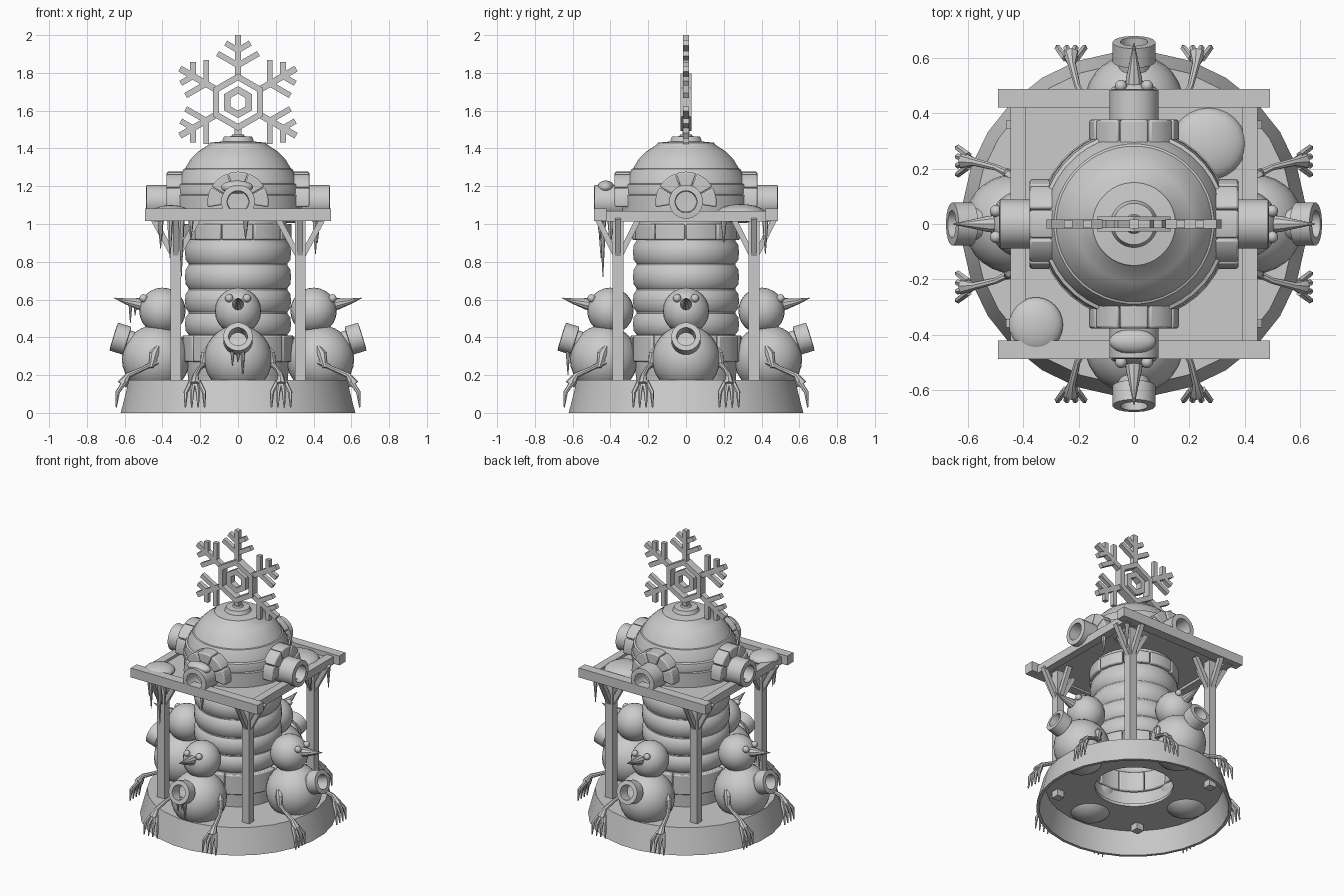
import bpy, bmesh, math
from math import pi, cos, sin, radians
from mathutils import Vector, Matrix

if "Cube" in bpy.data.objects:
    bpy.data.objects.remove(bpy.data.objects["Cube"], do_unlink=True)

GREY = (0.6, 0.6, 0.6, 1)
stone = bpy.data.materials.new("plain grey")
stone.use_nodes = True
stone.diffuse_color = GREY
stone.node_tree.nodes["Principled BSDF"].inputs["Base Color"].default_value = GREY
ID = Matrix.Identity(4)


def put(name, bm, T=ID):
    """Turn a bmesh into a finished object."""
    bmesh.ops.recalc_face_normals(bm, faces=bm.faces)
    me = bpy.data.meshes.new(name)
    bm.transform(T)
    bm.to_mesh(me)
    bm.free()
    me.materials.append(stone)
    me.shade_smooth()
    me.set_sharp_from_angle(angle=radians(35))
    ob = bpy.data.objects.new(name, me)
    bpy.context.collection.objects.link(ob)
    return ob


def skin(name, rings, n, T, caps=True, closed=False):
    """Join circles given as (centre, rotation, radius)."""
    bm = bmesh.new()
    loops = []
    for c, q, r in rings:
        angles = [2 * pi * (i + 0.5) / n for i in range(n)]
        loops.append([bm.verts.new(c + q @ Vector((r * cos(a), r * sin(a), 0))) for a in angles])
    pairs = list(zip(loops, loops[1:]))
    if closed:
        pairs.append((loops[-1], loops[0]))
    for a, b in pairs:
        for i in range(n):
            j = (i + 1) % n
            bm.faces.new((a[i], a[j], b[j], b[i]))
    if caps and not closed:
        bm.faces.new(loops[0])
        bm.faces.new(loops[-1])
    return put(name, bm, T)


def tube(name, pts, radii, n=8, T=ID):
    pts = [Vector(p) for p in pts]
    rings, last, q = [], None, None
    for i, p in enumerate(pts):
        d = (pts[min(i + 1, len(pts) - 1)] - pts[max(i - 1, 0)]).normalized()
        q = d.to_track_quat('Z', 'Y') if q is None else last.rotation_difference(d) @ q
        last = d
        rings.append((p, q, radii[i]))
    return skin(name, rings, n, T)


def bar(name, p, q, width, T=ID):
    r = width / math.sqrt(2)
    return tube(name, [p, q], [r, r], 4, T)


def lathe(name, profile, n=32, at=(0, 0, 0), axis=(0, 0, 1), T=ID, **kw):
    axis = Vector(axis).normalized()
    q = axis.to_track_quat('Z', 'Y')
    return skin(name, [(Vector(at) + axis * h, q, r) for r, h in profile], n, T, **kw)


def ball(name, at, size, T=ID, seg=24):
    bm = bmesh.new()
    M = Matrix.Translation(at) @ Matrix.Diagonal((*size, 1))
    bmesh.ops.create_uvsphere(bm, u_segments=seg, v_segments=seg // 2, radius=1, matrix=M)
    return put(name, bm, T)


def block(name, r0, r1, a0, a1, z0, z1, T=ID, steps=4):
    """Curved brick between two radii and two angles."""
    bm = bmesh.new()
    rows = []
    for i in range(steps + 1):
        a = a0 + (a1 - a0) * i / steps
        rows.append([bm.verts.new((r * cos(a), r * sin(a), z))
                     for r, z in ((r0, z0), (r1, z0), (r1, z1), (r0, z1))])
    for a, b in zip(rows, rows[1:]):
        for k in range(4):
            m = (k + 1) % 4
            bm.faces.new((a[k], a[m], b[m], b[k]))
    bm.faces.new(rows[0])
    bm.faces.new(rows[-1])
    ob = put(name, bm, T)
    bev = ob.modifiers.new("soft edges", 'BEVEL')
    bev.width = 0.008
    bev.segments = 2
    bev.angle_limit = radians(50)
    return ob


def icicle(at, length, r=0.018, T=ID):
    x, y, z = at
    pts = [(x, y, z + 0.02), (x, y, z - length * 0.5), (x, y, z - length)]
    tube("icicle", pts, [r, r * 0.55, 0.002], 7, T)


# Hollow base
lathe("base", [(0.625, 0), (0.58, 0.175), (0.25, 0.175), (0.25, 0.155), (0.565, 0.155), (0.605, 0)],
      28, closed=True)

# Tower of bulging courses, open below
profile = [(0.265, 0.16), (0.27, 0.27)]
for z0, z1 in ((0.27, 0.41), (0.41, 0.53), (0.53, 0.655), (0.655, 0.785), (0.785, 0.915)):
    h = z1 - z0
    profile += [(0.262, z0 + 0.004), (0.278, z0 + h * 0.2), (0.282, z0 + h / 2),
                (0.278, z0 + h * 0.8), (0.262, z1 - 0.004)]
profile += [(0.255, 1.04)]
lathe("tower", profile, 36, caps=False)

BRICKS = 10
for k in range(BRICKS):
    a0 = -pi / 2 + (k - 0.5) * 2 * pi / BRICKS
    a1 = a0 + 2 * pi / BRICKS - 0.02
    block("base_brick", 0.25, 0.295, a0, a1, 0.27, 0.41)
    block("top_brick", 0.24, 0.285, a0, a1, 0.915, 1.0)

# Roof frame and boards
bm = bmesh.new()
bmesh.ops.create_cube(bm, size=1, matrix=Matrix.Translation((0, 0, 1.04)) @ Matrix.Diagonal((0.84, 0.9, 0.02, 1)))
put("roof_board", bm)
for s in (-1, 1):
    bar("long_beam", (-0.493, s * 0.455, 1.05), (0.493, s * 0.455, 1.05), 0.066)
    bar("side_beam", (s * 0.42, -0.45, 1.04), (s * 0.42, 0.45, 1.04), 0.055)
    for t in (-1, 1):
        x, y = s * 0.33, t * 0.36
        bar("post", (x, y, 0.11), (x, y, 1.04), 0.056)
        for side in (-1, 1):
            bar("brace", (x, y, 0.81), (x + side * 0.12, y, 1.03), 0.03)
            bar("brace", (x, y, 0.81), (x, y + side * 0.11, 1.03), 0.03)

# Domed roof and cap
lathe("dome", [(0.345, 1.03), (0.348, 1.15), (0.34, 1.155), (0.343, 1.165), (0.335, 1.21),
               (0.322, 1.215), (0.318, 1.235), (0.29, 1.29), (0.282, 1.293), (0.25, 1.345),
               (0.21, 1.385), (0.155, 1.42), (0.15, 1.43), (0.085, 1.437),
               (0.075, 1.462), (0.035, 1.465), (0.03, 1.475)], 40)

# Four roof cannons in brick arches
for k in range(4):
    T = Matrix.Rotation(k * pi / 2, 4, 'Z')
    lathe("roof_cannon", [(0.09, 0.28), (0.09, 0.485), (0.058, 0.488), (0.055, 0.38), (0.01, 0.378)],
          24, (0, 0, 1.118), (0, -1, 0), T)
    F = T @ Matrix.Translation((0, 0, 1.115)) @ Matrix.Rotation(pi / 2, 4, 'X')
    for j in range(5):
        a = radians(-10 + 40 * j)
        block("arch_brick", 0.085, 0.162, a + 0.015, a + radians(40) - 0.015, 0.27, 0.378, F)

# Snow lumps
ball("snow_lump", (-0.355, -0.365, 1.06), (0.098, 0.1, 0.04))
ball("snow_lump", (0.27, 0.29, 1.055), (0.135, 0.13, 0.05))
ball("cannon_snow", (-0.005, -0.425, 1.195), (0.085, 0.045, 0.035))

# Icicles under the roof edge
for x, y, length in ((-0.30, -0.44, 0.3), (-0.36, -0.45, 0.2), (-0.25, -0.45, 0.1),
                     (0.04, -0.455, 0.1), (0.42, 0.2, 0.12), (0.41, 0.42, 0.18), (-0.41, -0.4, 0.15)):
    icicle((x, y, 1.02), length)

# Four snowmen facing outward
for k in range(4):
    T = Matrix.Rotation(k * pi / 2, 4, 'Z')
    ball("snowman_body", (0, -0.435, 0.285), (0.18, 0.18, 0.18), T, 28)
    ball("snowman_head", (0, -0.4, 0.54), (0.123, 0.123, 0.123), T)
    tube("carrot_nose", [(0, -0.49, 0.57), (0, -0.53, 0.578), (0, -0.59, 0.59), (0, -0.655, 0.608)],
         [0.034, 0.03, 0.016, 0.002], 10, T)
    aim = (0, -cos(0.3), sin(0.3))
    lathe("belly_cannon", [(0.058, 0), (0.058, 0.09), (0.078, 0.092), (0.078, 0.165),
                           (0.05, 0.167), (0.046, 0.09), (0.01, 0.088)], 20, (0, -0.5, 0.355), aim, T)
    for s in (-1, 1):
        ball("eye", (s * 0.047, -0.5, 0.607), (0.022, 0.022, 0.022), T, 12)
        tube("upper_arm", [(s * 0.15, -0.42, 0.36), (s * 0.172, -0.445, 0.31), (s * 0.19, -0.46, 0.24)],
             [0.01, 0.027, 0.012], 8, T)
        tube("forearm", [(s * 0.17, -0.43, 0.27), (s * 0.205, -0.5, 0.235), (s * 0.225, -0.58, 0.2),
                         (s * 0.228, -0.612, 0.15)], [0.016, 0.012, 0.015, 0.03], 8, T)
        for f in (-1.5, -0.5, 0.5, 1.5):
            x = s * 0.228
            tube("twig_finger", [(x + f * 0.013, -0.6, 0.165), (x + f * 0.032, -0.637, 0.11),
                                 (x + f * 0.034, -0.645, 0.03)], [0.014, 0.012, 0.004], 6, T)

# Icicles on the front cannon and on the right snowman's nose
for x, length in ((-0.03, 0.08), (0.025, 0.13), (0.0, 0.06)):
    icicle((x, -0.625, 0.33), length, 0.014)
for x, length in ((-0.57, 0.1), (-0.545, 0.06)):
    icicle((x, 0, 0.575), length, 0.012)

# Snowflake finial
C = Vector((0, 0, 1.645))
for outer, inner, half in ((0.152, 0.115, 0.028), (0.085, 0.045, 0.022)):
    lathe("flake_ring", [(outer, -half), (outer, half), (inner, half), (inner, -half)],
          6, C, (0, -1, 0), closed=True)


def ray(a):
    return Vector((cos(a), 0, sin(a)))


for k in range(6):
    a = pi / 2 + k * pi / 3
    if k == 3:
        bar("flake_stem", C + ray(a) * 0.13, C + ray(a) * 0.2, 0.036)
        continue
    bar("flake_arm", C + ray(a) * 0.13, C + ray(a) * 0.355, 0.034)
    for start, length in ((0.195, 0.125), (0.275, 0.075)):
        for s in (-1, 1):
            p = C + ray(a) * start
            bar("flake_branch", p, p + ray(a + s * pi / 3) * length, 0.03)
